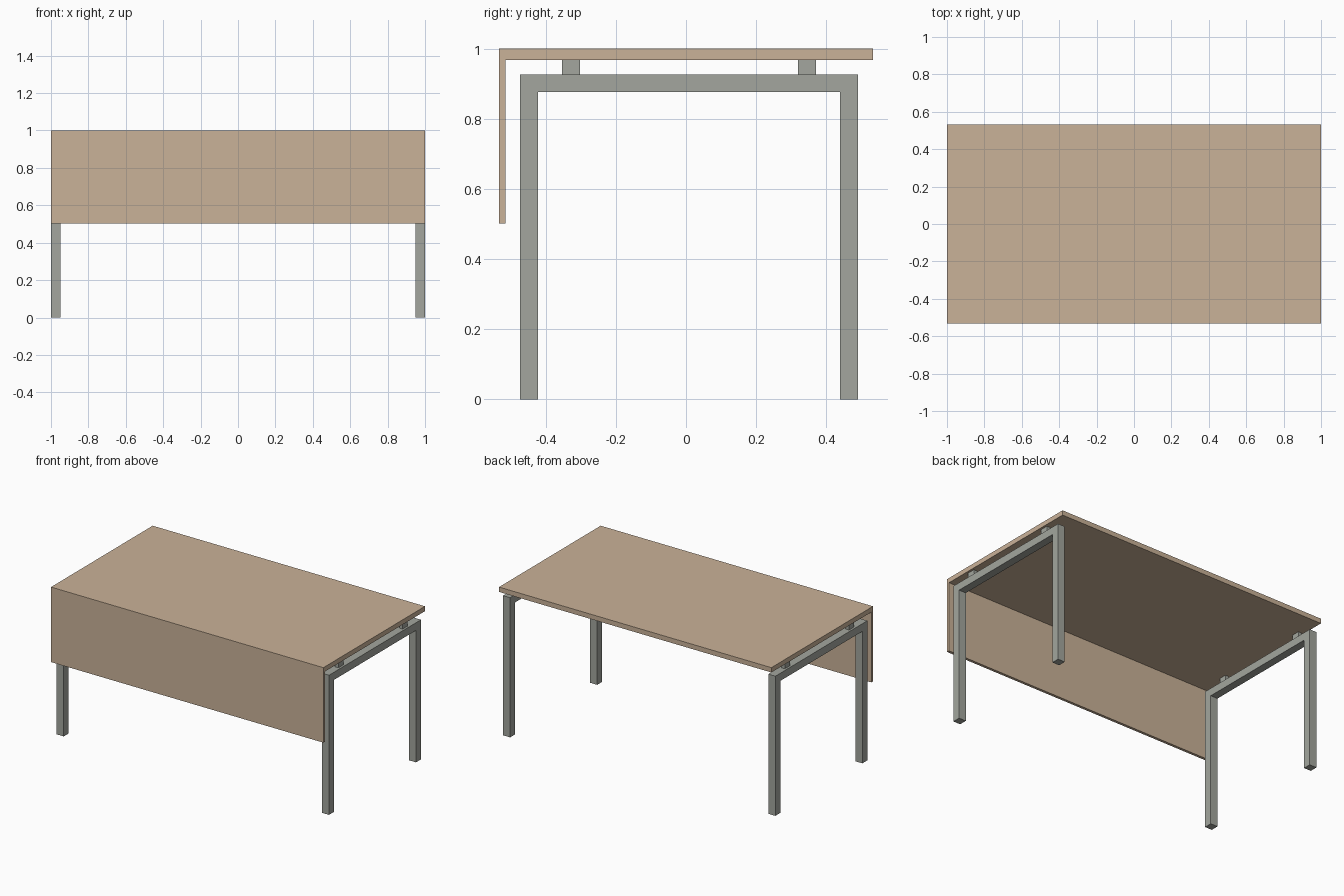
import bpy, bmesh

if "Cube" in bpy.data.objects:
    bpy.data.objects.remove(bpy.data.objects["Cube"])


def material(name, rgb):
    m = bpy.data.materials.new(name)
    m.diffuse_color = (*rgb, 1)
    m.use_nodes = True
    m.node_tree.nodes["Principled BSDF"].inputs["Base Color"].default_value = m.diffuse_color
    return m


wood = material("light_wood", (0.59, 0.445, 0.314))
metal = material("grey_metal", (0.366, 0.381, 0.342))


def extrude_profile(name, yz, x0, x1, mat):
    """Closed y-z profile swept along x from x0 to x1."""
    bm = bmesh.new()
    face = bm.faces.new([bm.verts.new((x0, y, z)) for y, z in yz])
    ext = bmesh.ops.extrude_face_region(bm, geom=[face])
    verts = [v for v in ext["geom"] if isinstance(v, bmesh.types.BMVert)]
    bmesh.ops.translate(bm, verts=verts, vec=(x1 - x0, 0, 0))
    bmesh.ops.recalc_face_normals(bm, faces=bm.faces)
    me = bpy.data.meshes.new(name)
    bm.to_mesh(me)
    bm.free()
    me.materials.append(mat)
    ob = bpy.data.objects.new(name, me)
    bpy.context.collection.objects.link(ob)
    return ob


# Desktop with the front modesty panel, one L-shaped profile
extrude_profile("desktop_and_front_panel", [
    (-0.533, 0.502), (-0.515, 0.502), (-0.515, 0.968),
    (0.533, 0.968), (0.533, 1.0), (-0.533, 1.0)], -1, 1, wood)

# Inverted U leg frame and spacer blocks at each end
for side, s in (("left", -1), ("right", 1)):
    extrude_profile(side + "_leg_frame", [
        (-0.474, 0), (-0.422, 0), (-0.422, 0.876), (0.439, 0.876),
        (0.439, 0), (0.491, 0), (0.491, 0.927), (-0.474, 0.927)],
        *sorted((s * 0.948, s * 1.0)), metal)
    for end, y in (("front", -0.328), ("back", 0.345)):
        extrude_profile(f"{side}_{end}_spacer", [
            (y - 0.026, 0.927), (y + 0.026, 0.927),
            (y + 0.026, 0.968), (y - 0.026, 0.968)],
            *sorted((s * 0.961, s * 0.986)), metal)
